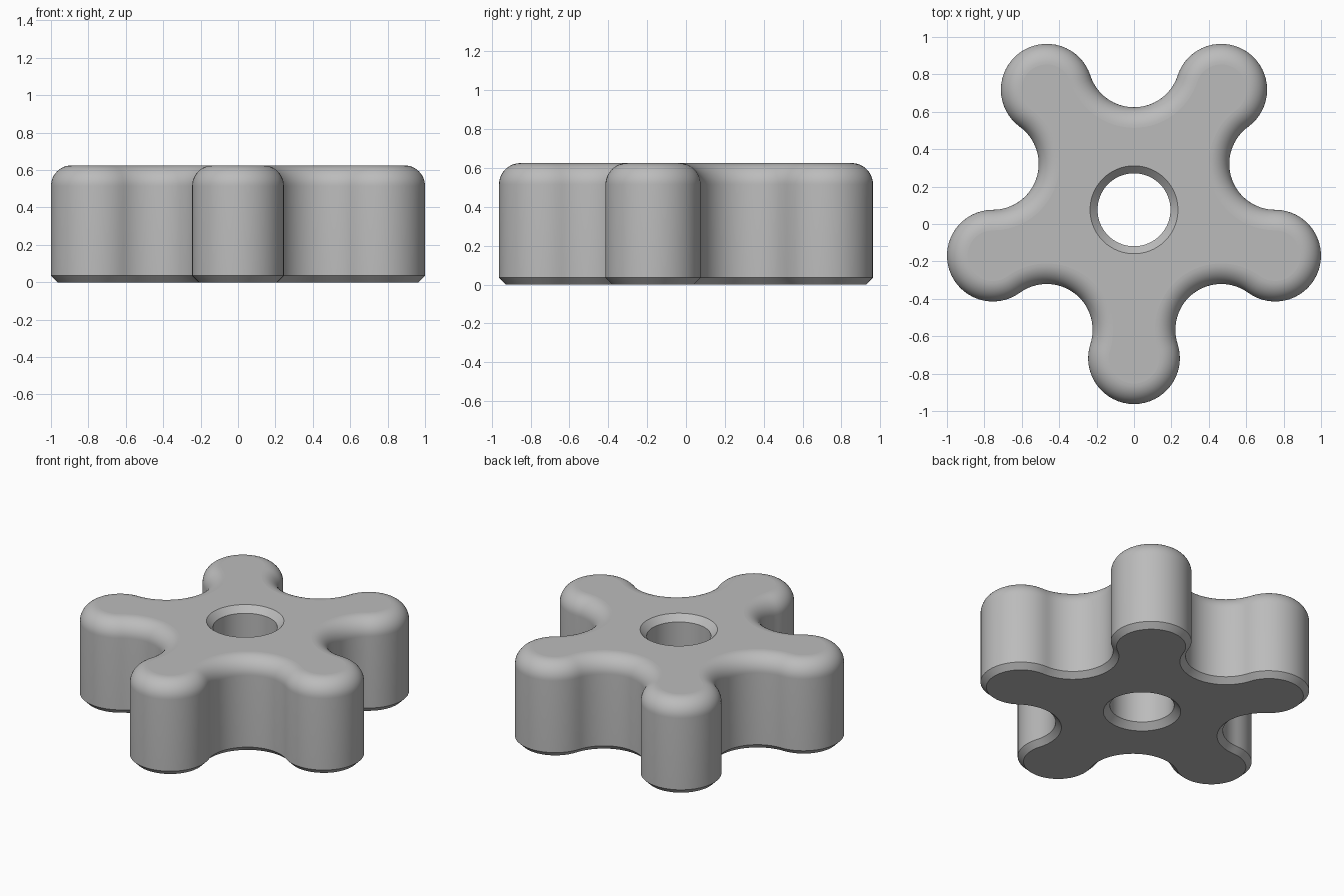
import bpy
import bmesh
from math import radians, sin, cos, pi

cube = bpy.data.objects.get("Cube")
if cube:
    bpy.data.objects.remove(cube, do_unlink=True)

HEIGHT = 0.625
HUB_Y = 0.076               # the hub sits behind the middle of the bounding box
REACH = 0.7935              # hub to the centres of the lobe and valley arcs
ARC = REACH * sin(pi / 10)  # tangent lobes and valleys share this radius
FILLET, CHAMFER = 0.11, 0.035
BORE, BORE_CHAMFER = 0.195, 0.04
STEPS = 32


def star_outline(inset):
    """Five convex lobes joined by tangent concave valleys."""
    points = []
    for i in range(5):
        lobe = radians(-90 + 72 * i)
        valley = lobe + radians(36)
        for centre, radius, start, sweep in (
                (lobe, ARC - inset, -108, 216),
                (valley, ARC + inset, -108, -144)):
            for k in range(STEPS):
                a = centre + radians(start + sweep * k / STEPS)
                points.append((REACH * cos(centre) + radius * cos(a),
                               HUB_Y + REACH * sin(centre) + radius * sin(a)))
    return points


def circle_outline(radius, count=96):
    return [(radius * cos(2 * pi * k / count), HUB_Y + radius * sin(2 * pi * k / count))
            for k in range(count)]


def skin(bm, rings):
    """Join a stack of (outline, z) rings with quads; return the end rings."""
    loops = [[bm.verts.new((x, y, z)) for x, y in pts] for pts, z in rings]
    for low, high in zip(loops, loops[1:]):
        n = len(low)
        for k in range(n):
            j = (k + 1) % n
            bm.faces.new((low[k], low[j], high[j], high[k])).smooth = True
    return loops[0], loops[-1]


def cap(bm, *loops):
    """Fill the flat area between an outer loop and the bore."""
    edges = [bm.edges.get((v, loop[k - 1])) for loop in loops for k, v in enumerate(loop)]
    bmesh.ops.triangle_fill(bm, edges=edges, use_beauty=True)


bm = bmesh.new()

# Outer wall: chamfered bottom, straight side, rounded top
wall = [(star_outline(CHAMFER), 0), (star_outline(0), CHAMFER)]
for k in range(13):
    a = pi / 2 * k / 12
    wall.append((star_outline(FILLET * (1 - cos(a))), HEIGHT - FILLET * (1 - sin(a))))
outer_bottom, outer_top = skin(bm, wall)

# Bore, chamfered at both ends
wide, narrow = circle_outline(BORE + BORE_CHAMFER), circle_outline(BORE)
bore_bottom, bore_top = skin(bm, [(wide, 0), (narrow, BORE_CHAMFER),
                                  (narrow, HEIGHT - BORE_CHAMFER), (wide, HEIGHT)])

cap(bm, outer_bottom, bore_bottom)
cap(bm, outer_top, bore_top)
bmesh.ops.recalc_face_normals(bm, faces=bm.faces)

mesh = bpy.data.meshes.new("star_knob")
bm.to_mesh(mesh)
bm.free()
knob = bpy.data.objects.new("star_knob", mesh)
bpy.context.collection.objects.link(knob)

# Plain grey material
grey = bpy.data.materials.new("plain_grey")
grey.use_nodes = True
colour = (0.5, 0.5, 0.5, 1)
grey.diffuse_color = colour
grey.node_tree.nodes["Principled BSDF"].inputs["Base Color"].default_value = colour
mesh.materials.append(grey)

# Smooth walls with crisp chamfers and flat caps
bpy.ops.object.select_all(action="DESELECT")
knob.select_set(True)
bpy.context.view_layer.objects.active = knob
bpy.ops.object.shade_smooth_by_angle(angle=radians(30))
for face in mesh.polygons:
    if abs(face.normal.z) > 0.9999:
        face.use_smooth = False
